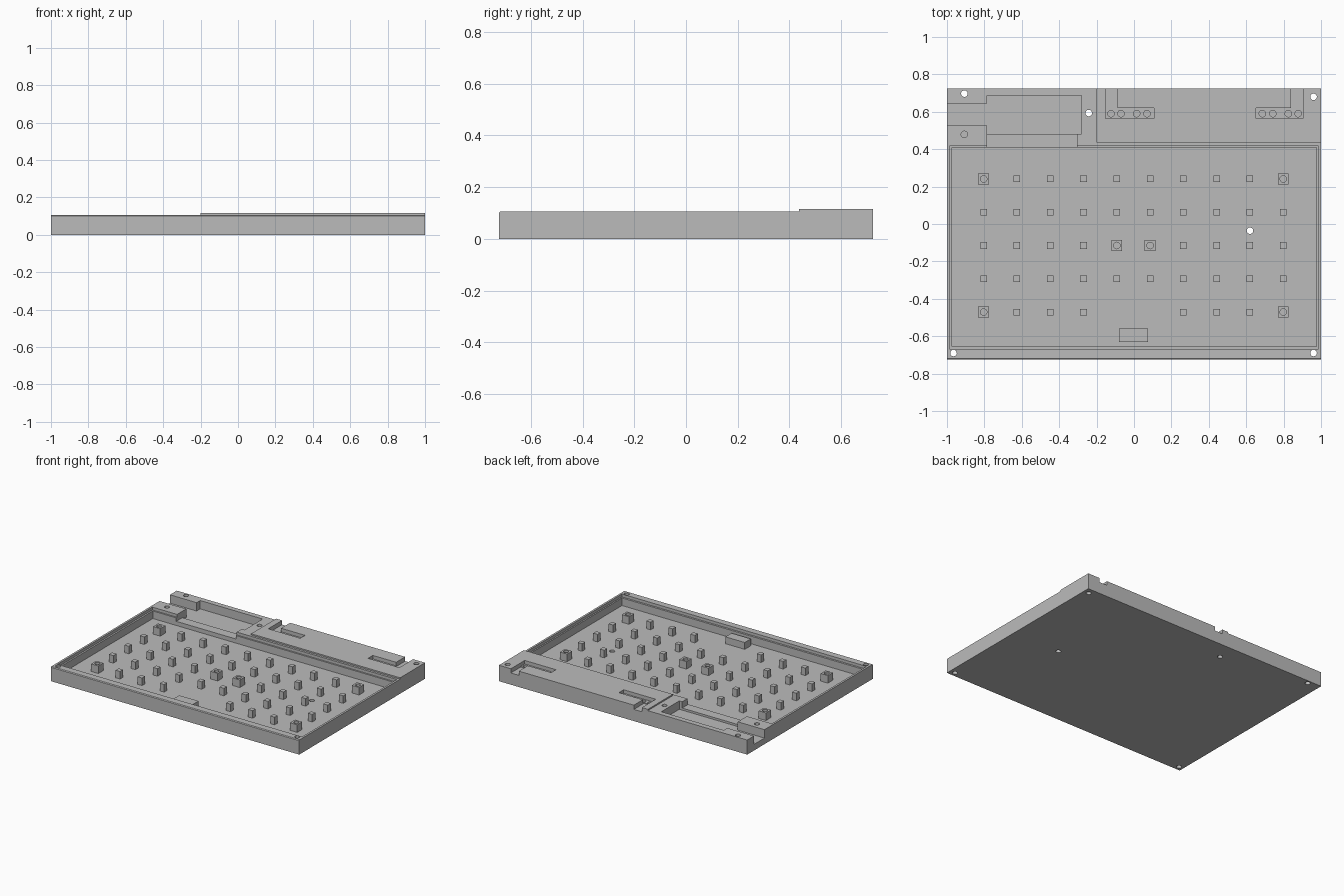
import bpy
import bmesh
from mathutils import Matrix

if "Cube" in bpy.data.objects:
    bpy.data.objects.remove(bpy.data.objects["Cube"])

grey = bpy.data.materials.new("plain_grey")
grey.use_nodes = True
grey.diffuse_color = (0.5, 0.5, 0.5, 1)
grey.node_tree.nodes["Principled BSDF"].inputs["Base Color"].default_value = (0.5, 0.5, 0.5, 1)

FLOOR, RIM, DECK, PEG_TOP = 0.03, 0.106, 0.116, 0.085
OVER = 0.2    # height of cutters above the case


def finish(bm, name):
    bmesh.ops.recalc_face_normals(bm, faces=bm.faces)
    mesh = bpy.data.meshes.new(name)
    bm.to_mesh(mesh)
    bm.free()
    mesh.materials.append(grey)
    obj = bpy.data.objects.new(name, mesh)
    bpy.context.scene.collection.objects.link(obj)
    return obj


def add_box(bm, x0, x1, y0, y1, z0, z1):
    m = Matrix.Translation(((x0 + x1) / 2, (y0 + y1) / 2, (z0 + z1) / 2))
    bmesh.ops.create_cube(bm, size=1, matrix=m @ Matrix.Diagonal((x1 - x0, y1 - y0, z1 - z0, 1)))


def add_drill(bm, x, y, z0, radius=0.0175):
    bmesh.ops.create_cone(bm, cap_ends=True, segments=24, radius1=radius, radius2=radius,
                          depth=OVER - z0, matrix=Matrix.Translation((x, y, (OVER + z0) / 2)))


def cut(target, fill):
    """Subtract the shape that fill() adds to a fresh bmesh."""
    bm = bmesh.new()
    fill(bm)
    cutter = finish(bm, "cutter")
    cutter.hide_render = True
    mod = target.modifiers.new("cut", 'BOOLEAN')
    mod.operation, mod.solver, mod.object = 'DIFFERENCE', 'EXACT', cutter
    bpy.context.view_layer.objects.active = target
    bpy.ops.object.modifier_apply(modifier=mod.name)
    bpy.data.objects.remove(cutter)


# Case: side profile with a bevelled front edge and a raised rear deck
profile = [(-0.724, 0), (-0.724, RIM - 0.005), (-0.718, RIM), (0.437, RIM),
           (0.437, DECK), (0.724, DECK), (0.724, 0)]
bm = bmesh.new()
face = bm.faces.new([bm.verts.new((-1, y, z)) for y, z in profile])
side = bmesh.ops.extrude_face_region(bm, geom=[face])["geom"]
bmesh.ops.translate(bm, vec=(2, 0, 0), verts=[v for v in side if isinstance(v, bmesh.types.BMVert)])
case = finish(bm, "case")

# Pockets: lowered rear corner, plate lip, key well, cable bay and slots
pockets = [
    (-1.1, -0.2, 0.4, 0.8, RIM),
    (-0.985, 0.985, -0.67, 0.421, 0.085),
    (-0.973, 0.975, -0.656, 0.41, FLOOR),
    (-0.785, -0.305, 0.4, 0.49, 0.06),
    (-0.785, -0.282, 0.48, 0.686, 0.045),
    (-1.1, -0.78, 0.526, 0.645, 0.045),
    (-0.152, 0.106, 0.565, 0.62, 0.09),
    (-0.152, -0.087, 0.61, 0.8, 0.085),
    (0.652, 0.904, 0.565, 0.62, 0.09),
    (0.84, 0.904, 0.61, 0.8, 0.085),
]
for x0, x1, y0, y1, z in pockets:
    cut(case, lambda bm: add_box(bm, x0, x1, y0, y1, z, OVER))


# Screw holes through the case, and blind holes
def case_holes(bm):
    for x, y in [(-0.965, -0.69), (0.96, -0.69), (0.96, 0.68),
                 (-0.907, 0.697), (-0.242, 0.593), (0.62, -0.036)]:
        add_drill(bm, x, y, -0.1)
    add_drill(bm, -0.907, 0.479, 0.05)
    for x in (-0.123, -0.07, 0.014, 0.069, 0.686, 0.742, 0.825, 0.878):
        add_drill(bm, x, 0.59, 0.06)


cut(case, case_holes)

# Key pegs and the larger screw bosses on a regular grid
PITCH = 0.178
screw_cells = {(0, 0), (9, 0), (4, 2), (5, 2), (0, 4), (9, 4)}
empty_cells = {(4, 4), (5, 4)}
pegs, bosses, boss_points = bmesh.new(), bmesh.new(), []
for row in range(5):
    for col in range(10):
        x, y = (col - 4.5) * PITCH - 0.003, 0.241 - row * PITCH
        if (col, row) in empty_cells:
            continue
        big = (col, row) in screw_cells
        h = 0.029 if big else 0.0175
        add_box(bosses if big else pegs, x - h, x + h, y - h, y + h, FLOOR - 0.005, PEG_TOP)
        if big:
            boss_points.append((x, y))
finish(pegs, "key_pegs")
screw_bosses = finish(bosses, "screw_bosses")


def boss_holes(bm):
    for x, y in boss_points:
        add_drill(bm, x, y, FLOOR + 0.01)


cut(screw_bosses, boss_holes)

# Support block near the front wall
bm = bmesh.new()
add_box(bm, -0.081, 0.074, -0.63, -0.56, FLOOR - 0.005, 0.08)
finish(bm, "front_support_block")
